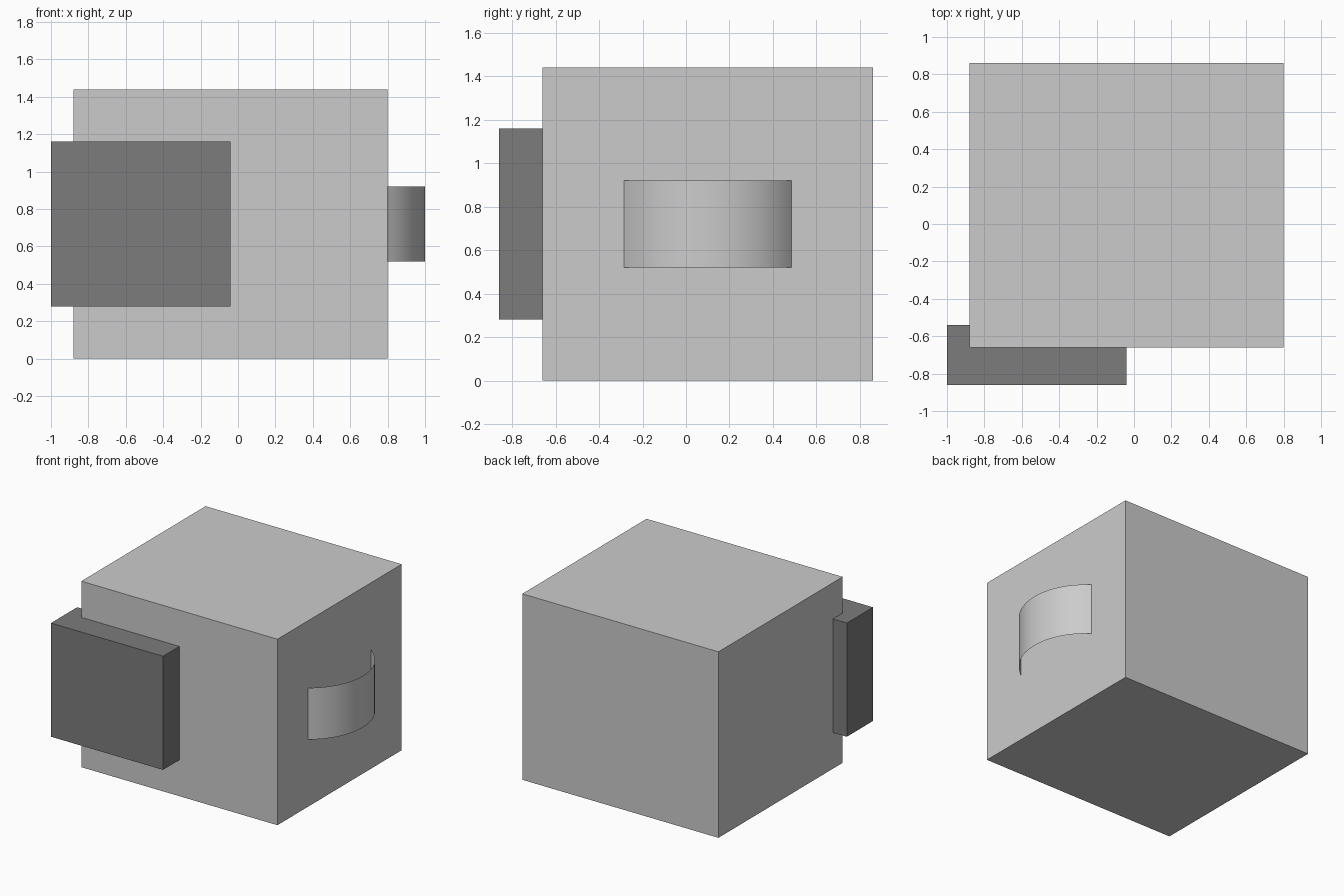
import bpy, math

if "Cube" in bpy.data.objects:
    bpy.data.objects.remove(bpy.data.objects["Cube"])


def box(name, lo, hi):
    bpy.ops.mesh.primitive_cube_add(size=1, location=[(a + b) / 2 for a, b in zip(lo, hi)])
    ob = bpy.context.object
    ob.name = name
    ob.scale = [b - a for a, b in zip(lo, hi)]
    bpy.ops.object.transform_apply(location=False, rotation=False, scale=True)
    return ob


# Main block
box("body", (-0.88, -0.66, 0.0), (0.80, 0.86, 1.44))

# Dark panel sunk into the front left corner of the body
panel = box("corner_panel", (-1.0, -0.86, 0.28), (-0.04, -0.54, 1.16))
dark = bpy.data.materials.new("dark_grey")
dark.diffuse_color = (0.2, 0.2, 0.2, 1)
dark.use_nodes = True
dark.node_tree.nodes["Principled BSDF"].inputs["Base Color"].default_value = dark.diffuse_color
panel.data.materials.append(dark)

# Handle: a thin curved strip bowed out from the right side
half, sag, mid_y, wall_x = 0.385, 0.2, 0.1, 0.80
radius = (half ** 2 + sag ** 2) / (2 * sag)
sweep = math.asin(half / radius)
steps = 24
verts, faces = [], []
for i in range(steps + 1):
    a = sweep * (2 * i / steps - 1)
    x = wall_x + sag - radius + radius * math.cos(a)
    y = mid_y + radius * math.sin(a)
    verts += [(x, y, 0.52), (x, y, 0.92)]
    if i < steps:
        k = 2 * i
        faces.append((k, k + 2, k + 3, k + 1))
mesh = bpy.data.meshes.new("handle")
mesh.from_pydata(verts, [], faces)
mesh.shade_smooth()
handle = bpy.data.objects.new("handle", mesh)
bpy.context.collection.objects.link(handle)
